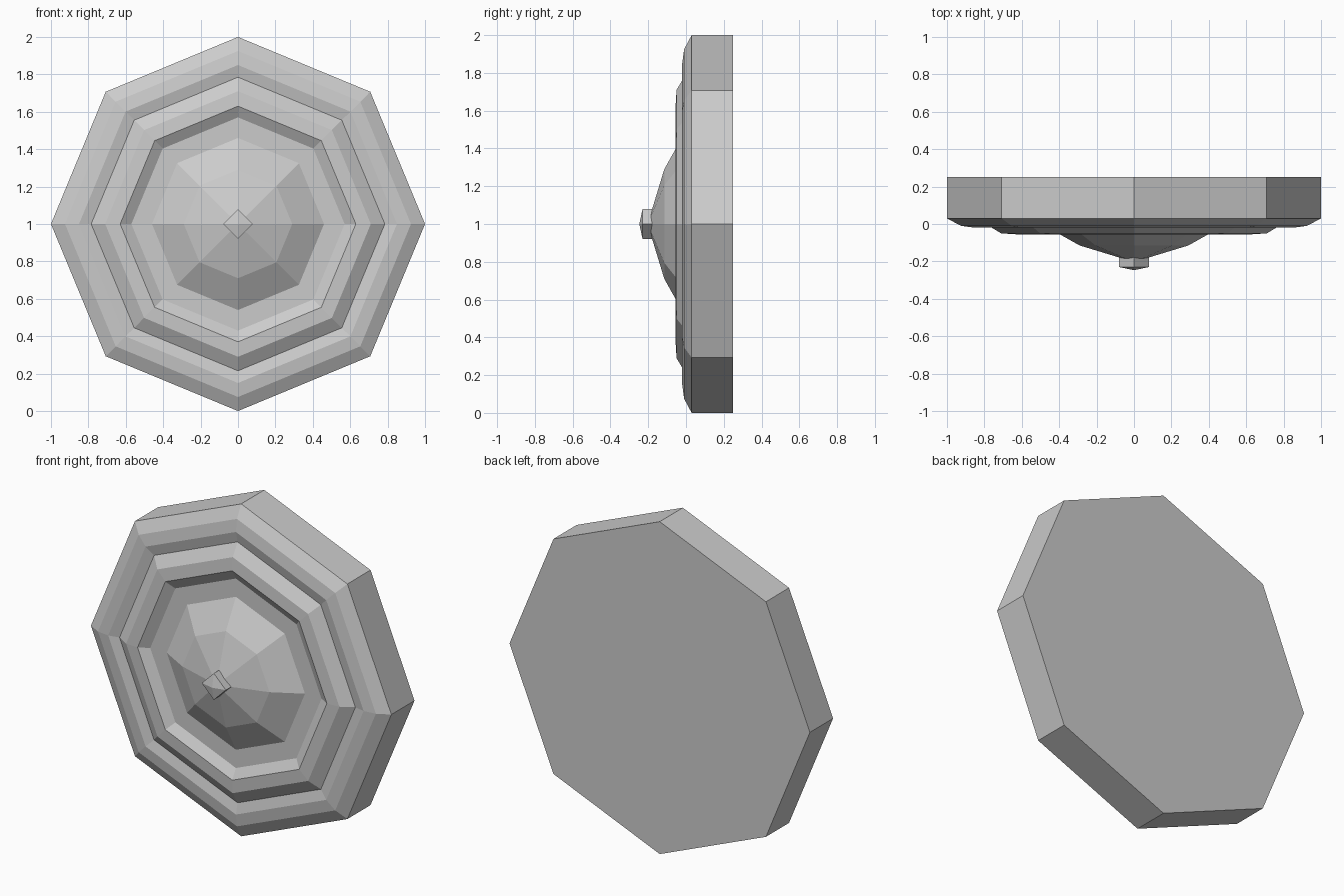
import bpy, bmesh
from math import sin, cos, tau

if "Cube" in bpy.data.objects:
    bpy.data.objects.remove(bpy.data.objects["Cube"])

CENTRE_Z = 1.0


def lathe(name, profile, sides):
    """Flat-faced solid turned around the y axis; profile is (radius, y), ends are capped."""
    bm = bmesh.new()
    rings = []
    for r, y in profile:
        if r == 0:
            rings.append([bm.verts.new((0, y, CENTRE_Z))] * sides)
        else:
            rings.append([bm.verts.new((r * sin(tau * i / sides), y,
                                        CENTRE_Z + r * cos(tau * i / sides)))
                          for i in range(sides)])
    for a, b in zip(rings, rings[1:]):
        for i in range(sides):
            j = (i + 1) % sides
            corners = list(dict.fromkeys((a[i], a[j], b[j], b[i])))
            bm.faces.new(corners)
    for (r, _), ring in ((profile[0], rings[0]), (profile[-1], rings[-1])):
        if r:
            bm.faces.new(ring)
    bmesh.ops.recalc_face_normals(bm, faces=bm.faces)
    mesh = bpy.data.meshes.new(name)
    bm.to_mesh(mesh)
    bm.free()
    obj = bpy.data.objects.new(name, mesh)
    bpy.context.collection.objects.link(obj)
    return obj


# Thick octagonal plate with two raised rings and a recessed floor
lathe("plate", [(1.0, 0.25), (1.0, 0.03), (0.925, -0.01), (0.85, -0.02),
                (0.785, -0.005), (0.71, -0.05), (0.63, -0.055),
                (0.57, -0.02)], 8)

# Faceted central dome
lathe("dome", [(0.46, -0.02), (0.29, -0.115), (0.06, -0.185), (0, -0.19)], 8)

# Four-sided knob with a shallow point
lathe("knob", [(0.08, -0.18), (0.08, -0.23), (0, -0.247)], 4)
